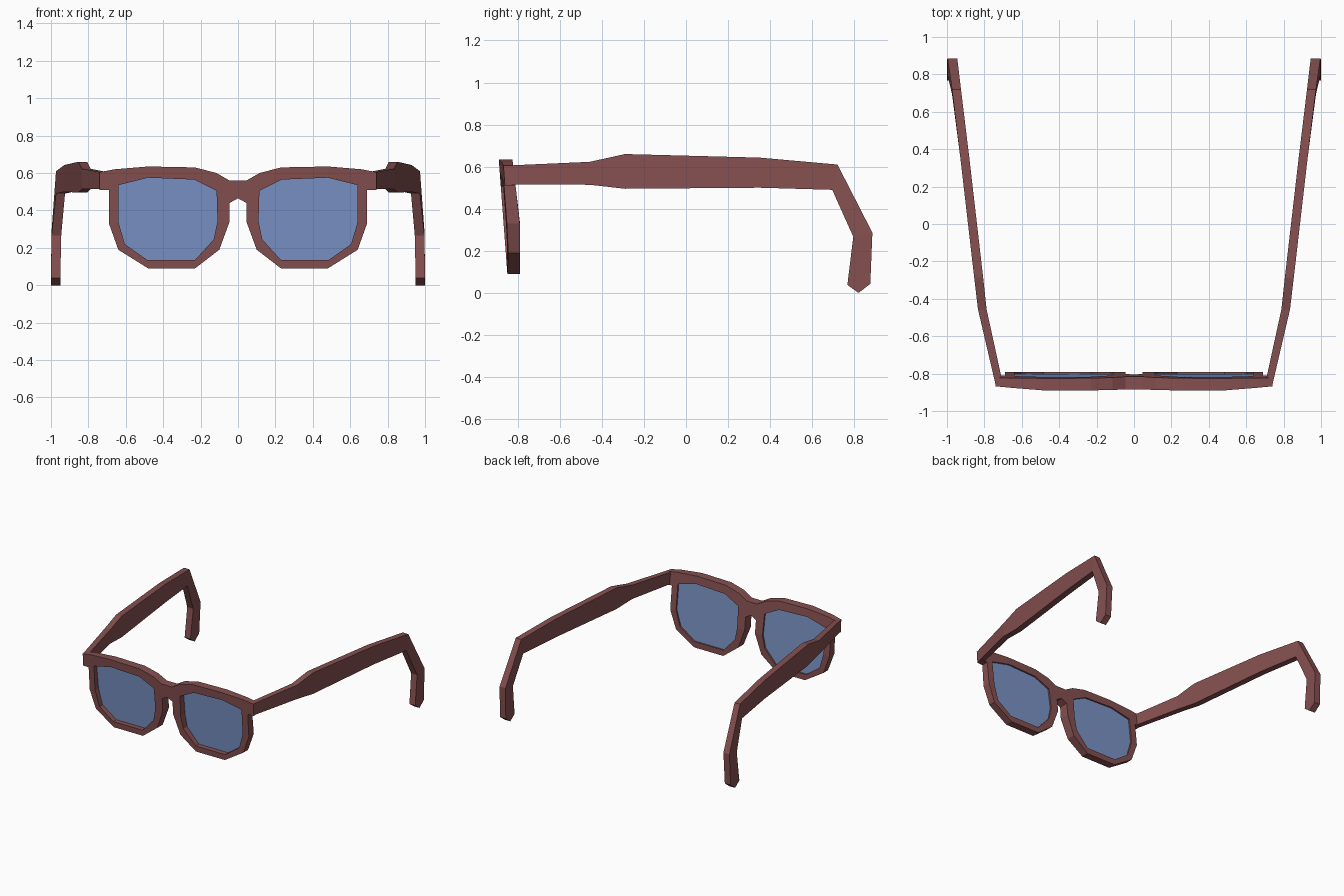
import bpy
import bmesh

if "Cube" in bpy.data.objects:
    bpy.data.objects.remove(bpy.data.objects["Cube"])


def material(name, rgba):
    m = bpy.data.materials.new(name)
    m.diffuse_color = rgba
    m.use_nodes = True
    m.node_tree.nodes["Principled BSDF"].inputs["Base Color"].default_value = m.diffuse_color
    return m


FRAME = material("brown_red_frame", (0.238, 0.08, 0.08, 1))
GLASS = material("blue_glass", (0.195, 0.292, 0.565, 0.8))


def finish(name, bm, mat):
    """Turn a half mesh into an object mirrored across x = 0."""
    bmesh.ops.recalc_face_normals(bm, faces=bm.faces)
    me = bpy.data.meshes.new(name)
    bm.to_mesh(me)
    bm.free()
    me.materials.append(mat)
    ob = bpy.data.objects.new(name, me)
    bpy.context.collection.objects.link(ob)
    mod = ob.modifiers.new("mirror", 'MIRROR')
    mod.use_axis[0] = True
    mod.merge_threshold = 0.0005
    return ob


def front_y(x, z):
    return -0.89 + 0.075 * (0.635 - z) + 0.02 * max(0, (x - 0.5) / 0.24)


def back_y(x, z):
    return -0.79 - 0.119 * max(0, z - 0.34)


def plate(name, pts, faces, yf, yb, mat):
    """Slab with an x/z outline between a front and a back surface."""
    bm = bmesh.new()
    f = [bm.verts.new((x, yf(x, z), z)) for x, z in pts]
    b = [bm.verts.new((x, yb(x, z), z)) for x, z in pts]
    count = {}
    for face in faces:
        bm.faces.new([f[i] for i in face])
        bm.faces.new([b[i] for i in reversed(face)])
        for i, j in zip(face, face[1:] + face[:1]):
            key = (min(i, j), max(i, j))
            count[key] = count.get(key, 0) + 1
    # walls on the open edges, except along the mirror plane
    for (i, j), n in count.items():
        if n == 1 and not (pts[i][0] == 0 and pts[j][0] == 0):
            bm.faces.new((f[i], f[j], b[j], b[i]))
    return finish(name, bm, mat)


# Rim outlines, matched point for point, starting at the bridge
outer = [(.115, .60), (.23, .63), (.48, .635), (.66, .62), (.69, .51), (.69, .33),
         (.64, .19), (.48, .09), (.23, .09), (.10, .19), (.045, .34), (.045, .44)]
inner = [(.115, .505), (.235, .565), (.48, .575), (.64, .535), (.64, .51), (.64, .34),
         (.605, .22), (.485, .135), (.23, .135), (.13, .245), (.11, .34), (.112, .44)]
extra = [(.045, .56), (0, .56), (0, .465), (.74, .605), (.74, .51)]
n = len(outer)
faces = [[i, (i + 1) % n, n + (i + 1) % n, n + i] for i in range(n)]
faces.append([0, 11, 26, 25, 24])   # bridge
faces.append([3, 27, 28, 4])        # end piece by the hinge
plate("front_frame", outer + inner + extra, faces, front_y, back_y, FRAME)

# Lenses, set near the back of the rims
plate("lenses", inner, [list(range(n))],
      lambda x, z: back_y(x, z) - 0.024, lambda x, z: back_y(x, z) - 0.012, GLASS)

# Temple arms: top y, z, bottom y, z, outer x, width
stations = [
    (-.86, .605, -.86, .515, .74, .04),
    (-.457, .623, -.457, .514, .834, .046),
    (-.29, .66, -.29, .495, .854, .048),
    (.35, .643, .35, .50, .928, .048),
    (.72, .61, .695, .49, .973, .048),
    (.886, .286, .795, .267, .997, .052),
    (.876, .043, .767, .038, 1.0, .05),
]
bm = bmesh.new()
rings = []
for ty, tz, by, bz, x, w in stations:
    rings.append([bm.verts.new(c) for c in
                  ((x, ty, tz), (x - w, ty, tz), (x - w, by, bz), (x, by, bz))])
for r, s in zip(rings, rings[1:]):
    for k in range(4):
        m = (k + 1) % 4
        bm.faces.new((r[k], r[m], s[m], s[k]))
bm.faces.new(rings[0])
# ridge-shaped ear tip
a, b, c, d = rings[-1]
p = bm.verts.new((1.0, .82, 0))
q = bm.verts.new((.95, .82, 0))
for face in ((a, b, q, p), (p, q, c, d), (a, p, d), (b, c, q)):
    bm.faces.new(face)
finish("temple_arms", bm, FRAME)
